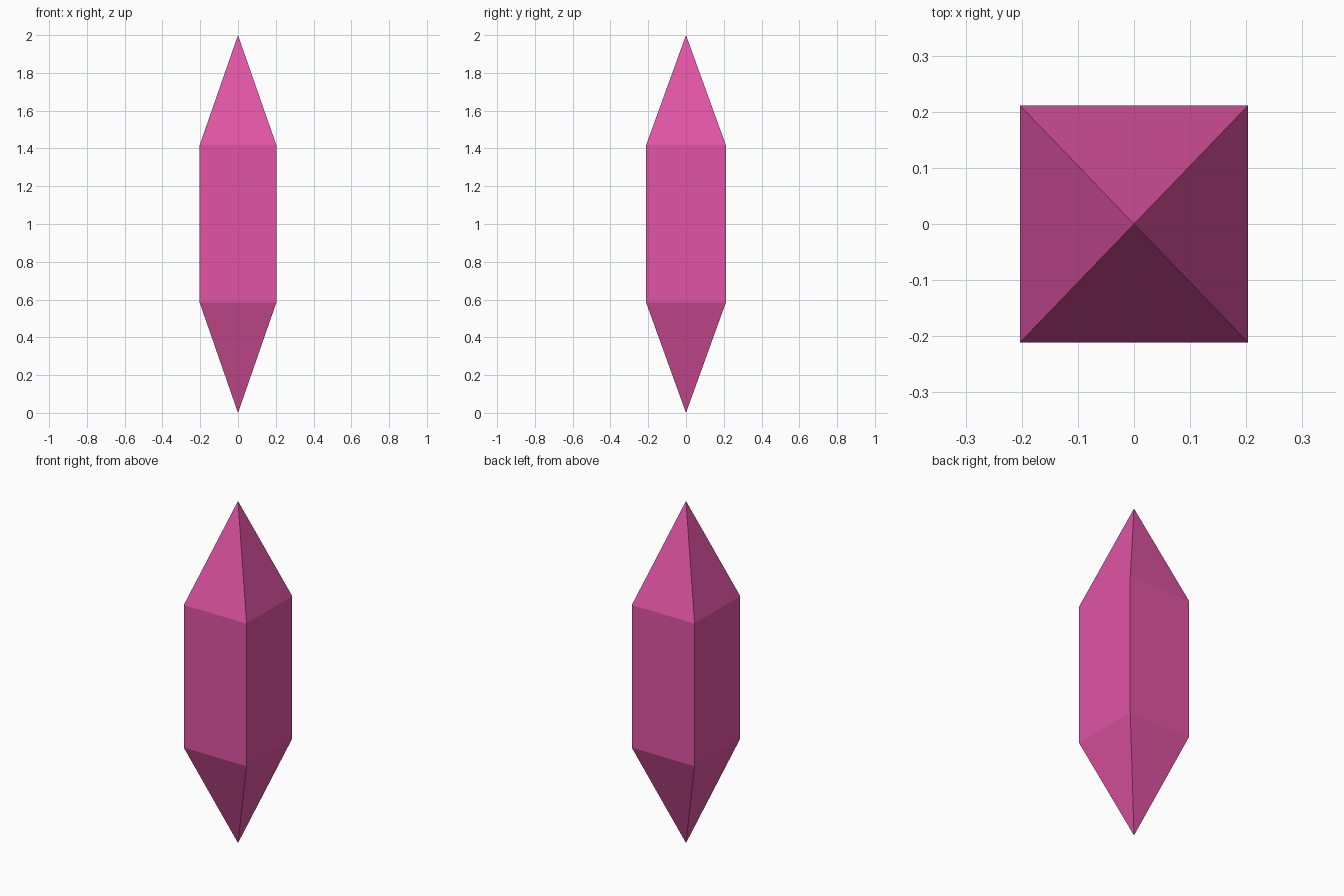
import bpy, bmesh

if "Cube" in bpy.data.objects:
    bpy.data.objects.remove(bpy.data.objects["Cube"])

HALF_X, HALF_Y = 0.203, 0.211   # half widths of the shaft
Z_LOW, Z_HIGH, Z_TOP = 0.584, 1.418, 2.0

bm = bmesh.new()


def ring(z):
    """Rectangular cross-section of the shaft at height z."""
    return [bm.verts.new((sx * HALF_X, sy * HALF_Y, z))
            for sx, sy in ((-1, -1), (1, -1), (1, 1), (-1, 1))]


low, high = ring(Z_LOW), ring(Z_HIGH)
bottom_tip = bm.verts.new((0, 0, 0))
top_tip = bm.verts.new((0, 0, Z_TOP))

# Each side: lower point, shaft wall, upper point
for i in range(4):
    j = (i + 1) % 4
    bm.faces.new((bottom_tip, low[j], low[i]))
    bm.faces.new((low[i], low[j], high[j], high[i]))
    bm.faces.new((high[i], high[j], top_tip))

bmesh.ops.recalc_face_normals(bm, faces=bm.faces)
mesh = bpy.data.meshes.new("crystal")
bm.to_mesh(mesh)
bm.free()

# Pink crystal
pink = bpy.data.materials.new("pink")
pink.diffuse_color = (0.75, 0.09, 0.37, 1)
pink.use_nodes = True
pink.node_tree.nodes["Principled BSDF"].inputs["Base Color"].default_value = pink.diffuse_color
mesh.materials.append(pink)
crystal = bpy.data.objects.new("crystal", mesh)
bpy.context.collection.objects.link(crystal)
